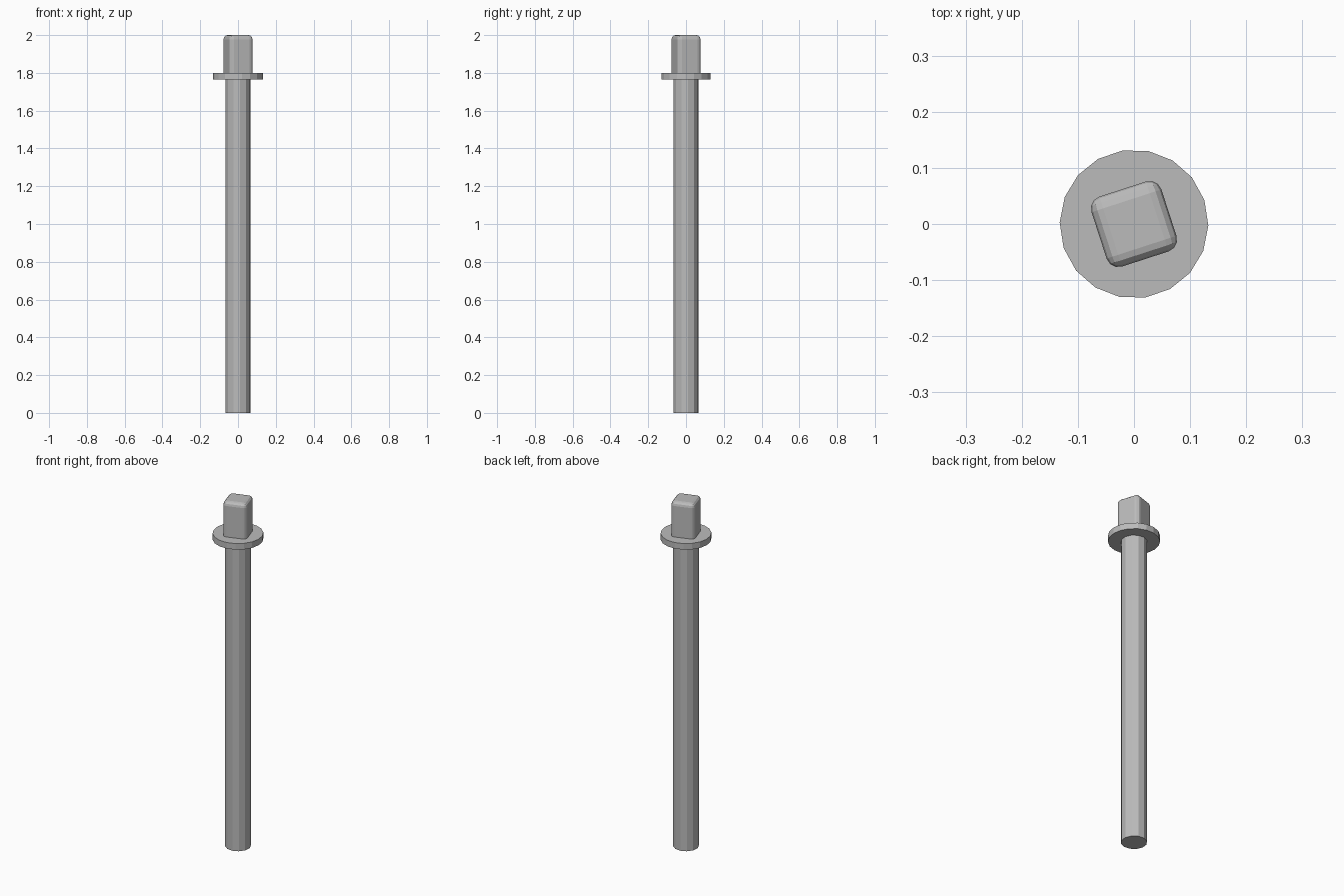
import bpy
import bmesh
from math import radians
from mathutils import Matrix

cube = bpy.data.objects.get("Cube")
if cube:
    bpy.data.objects.remove(cube, do_unlink=True)

steel = bpy.data.materials.new("grey_steel")
steel.use_nodes = True
colour = (0.5, 0.5, 0.5, 1)
steel.diffuse_color = colour
steel.node_tree.nodes["Principled BSDF"].inputs["Base Color"].default_value = colour


def add_object(name, bm):
    mesh = bpy.data.meshes.new(name)
    bm.to_mesh(mesh)
    bm.free()
    mesh.materials.append(steel)
    obj = bpy.data.objects.new(name, mesh)
    bpy.context.collection.objects.link(obj)
    return obj


def cylinder(name, radius, bottom, top, sides, turn):
    bm = bmesh.new()
    place = Matrix.Translation((0, 0, (bottom + top) / 2)) @ Matrix.Rotation(radians(turn), 4, "Z")
    bmesh.ops.create_cone(bm, cap_ends=True, segments=sides, radius1=radius,
                          radius2=radius, depth=top - bottom, matrix=place)
    return add_object(name, bm)


# Long shaft and round flange
cylinder("shaft", 0.067, 0, 1.77, 12, 8.8)
cylinder("flange", 0.1325, 1.765, 1.8, 18, 8.8)

# Square drive head, rounded on its uprights and top rim
bm = bmesh.new()
place = (Matrix.Translation((0, 0, 1.895)) @ Matrix.Rotation(radians(18), 4, "Z")
         @ Matrix.Diagonal((0.131, 0.131, 0.21, 1)))
bmesh.ops.create_cube(bm, size=1, matrix=place)
rounded = [e for e in bm.edges if max(v.co.z for v in e.verts) > 1.9]
bmesh.ops.bevel(bm, geom=rounded, offset=0.022, segments=3, profile=0.5, affect="EDGES")
add_object("square_head", bm)
